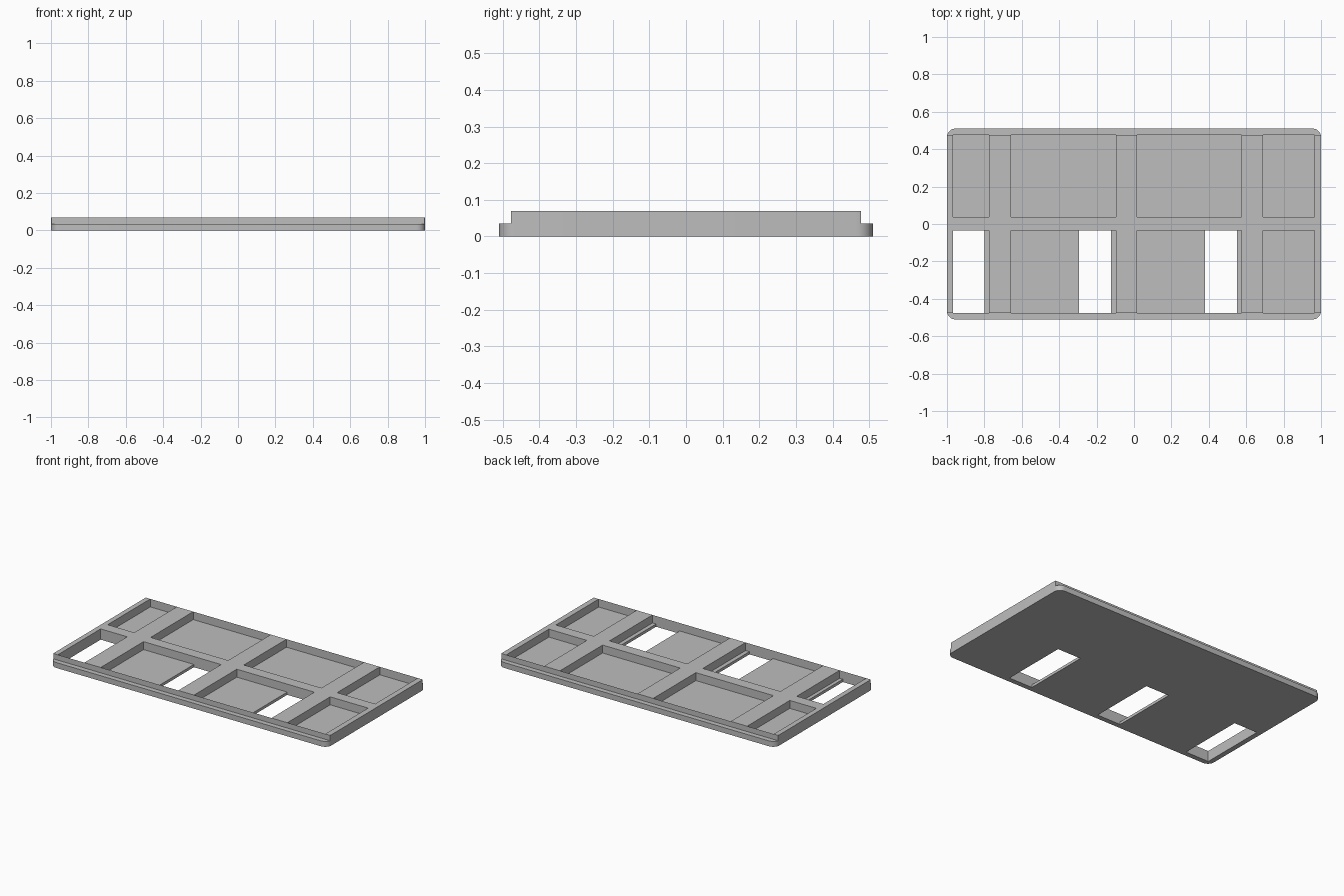
import bpy, bmesh, math
from mathutils import Matrix, Vector

if "Cube" in bpy.data.objects:
    bpy.data.objects.remove(bpy.data.objects["Cube"])

HALF_X, HALF_Y, HEIGHT = 1.0, 0.51, 0.07
RIM_Y, RIM_Z = 0.477, 0.035      # lowered long edges
FLOOR_Z = 0.018                  # pocket floor
RADIUS = 0.045
COLUMNS = [(-0.967, -0.775), (-0.657, -0.097), (0.016, 0.576), (0.69, 0.964)]
ROWS = [(-RIM_Y, -0.035), (0.037, RIM_Y)]
HOLES = [(-0.967, -0.798), (-0.294, -0.124), (0.38, 0.55)]

grey = bpy.data.materials.new("light_grey")
grey.diffuse_color = (0.51, 0.51, 0.51, 1)
grey.use_nodes = True
grey.node_tree.nodes["Principled BSDF"].inputs["Base Color"].default_value = grey.diffuse_color


def new_object(name, bm):
    bmesh.ops.recalc_face_normals(bm, faces=bm.faces)
    mesh = bpy.data.meshes.new(name)
    bm.to_mesh(mesh)
    bm.free()
    obj = bpy.data.objects.new(name, mesh)
    bpy.context.collection.objects.link(obj)
    return obj


def boxes(name, spans):
    """One object of separate boxes, each given as (x0, x1, y0, y1, z0, z1)."""
    bm = bmesh.new()
    for x0, x1, y0, y1, z0, z1 in spans:
        centre = Vector((x0 + x1, y0 + y1, z0 + z1)) / 2
        size = Matrix.Diagonal((x1 - x0, y1 - y0, z1 - z0, 1))
        bmesh.ops.create_cube(bm, size=1, matrix=Matrix.Translation(centre) @ size)
    return new_object(name, bm)


# Rounded slab
bm = bmesh.new()
outline = []
for i, (sx, sy) in enumerate([(1, 1), (-1, 1), (-1, -1), (1, -1)]):
    for k in range(9):
        a = math.radians(90 * i + 90 * k / 8)
        outline.append(bm.verts.new((sx * (HALF_X - RADIUS) + RADIUS * math.cos(a),
                                     sy * (HALF_Y - RADIUS) + RADIUS * math.sin(a), 0)))
base = bm.faces.new(outline)
top = bmesh.ops.extrude_face_region(bm, geom=[base])["geom"]
bmesh.ops.translate(bm, vec=(0, 0, HEIGHT),
                    verts=[v for v in top if isinstance(v, bmesh.types.BMVert)])
tray = new_object("ribbed_tray", bm)
tray.data.materials.append(grey)

# Lowered rims, pockets between the ribs, and through openings
cutters = [
    boxes("rim_cutter", [(-1.2, 1.2, RIM_Y, 0.7, RIM_Z, 0.2),
                         (-1.2, 1.2, -0.7, -RIM_Y, RIM_Z, 0.2)]),
    boxes("pocket_cutter", [(*c, *r, FLOOR_Z, 0.2) for c in COLUMNS for r in ROWS]),
    boxes("opening_cutter", [(*h, *ROWS[0], -0.1, 0.2) for h in HOLES]),
]
bpy.context.view_layer.objects.active = tray
tray.select_set(True)
for cutter in cutters:
    cutter.hide_render = True
    mod = tray.modifiers.new(cutter.name, 'BOOLEAN')
    mod.operation, mod.solver, mod.object = 'DIFFERENCE', 'EXACT', cutter
    bpy.ops.object.modifier_apply(modifier=mod.name)
for cutter in cutters:
    bpy.data.objects.remove(cutter)

bpy.ops.object.shade_smooth_by_angle(angle=math.radians(30))
